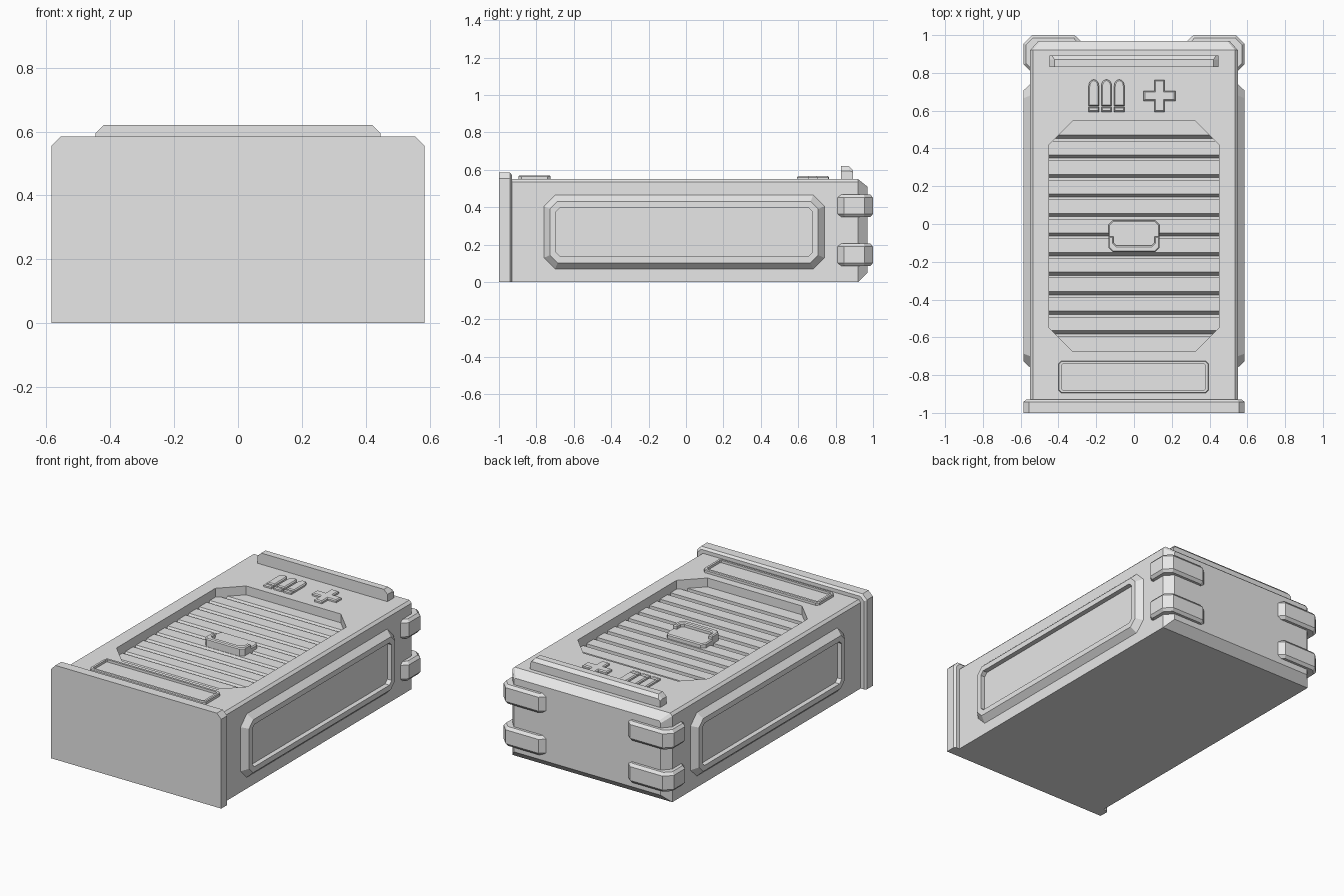
import bpy, bmesh, math

if "Cube" in bpy.data.objects:
    bpy.data.objects.remove(bpy.data.objects["Cube"])

grey = bpy.data.materials.new("plain_grey")
grey.diffuse_color = (0.8, 0.8, 0.8, 1)
grey.use_nodes = True
grey.node_tree.nodes["Principled BSDF"].inputs["Base Color"].default_value = grey.diffuse_color


def loft(name, loops):
    """Bridge closed loops of equal length and cap both ends."""
    bm = bmesh.new()
    rings = [[bm.verts.new(p) for p in loop] for loop in loops]
    n = len(rings[0])
    for a, b in zip(rings, rings[1:]):
        for i in range(n):
            j = (i + 1) % n
            bm.faces.new((a[i], a[j], b[j], b[i]))
    bm.faces.new(rings[0])
    bm.faces.new(rings[-1])
    bmesh.ops.recalc_face_normals(bm, faces=bm.faces)
    me = bpy.data.meshes.new(name)
    bm.to_mesh(me)
    bm.free()
    me.materials.append(grey)
    ob = bpy.data.objects.new(name, me)
    bpy.context.collection.objects.link(ob)
    return ob


def octagon(x0, x1, y0, y1, c, d=0.0):
    """Rectangle with cut corners, inset evenly by d."""
    x0, x1, y0, y1, c = x0 + d, x1 - d, y0 + d, y1 - d, max(c - 0.586 * d, 0.002)
    return [(x0 + c, y0), (x1 - c, y0), (x1, y0 + c), (x1, y1 - c),
            (x1 - c, y1), (x0 + c, y1), (x0, y1 - c), (x0, y0 + c)]


def at_z(pts, z):
    return [(x, y, z) for x, y in pts]


def at_y(pts, y):
    return [(x, y, z) for x, z in pts]


def inset(pts, d):
    """Offset a counter-clockwise outline inwards by d."""
    out = []
    for i, (x, y) in enumerate(pts):
        (px, py), (nx, ny) = pts[i - 1], pts[(i + 1) % len(pts)]
        a, b = math.hypot(x - px, y - py), math.hypot(nx - x, ny - y)
        n1 = (-(y - py) / a, (x - px) / a)
        n2 = (-(ny - y) / b, (nx - x) / b)
        k = d / (1 + n1[0] * n2[0] + n1[1] * n2[1])
        out.append((x + (n1[0] + n2[0]) * k, y + (n1[1] + n2[1]) * k))
    return out


def raised(name, pts, z0, z1, bevel):
    """Flat shape with a bevelled top rim."""
    return loft(name, [at_z(pts, z0), at_z(pts, z1 - bevel),
                       at_z(inset(pts, bevel), z1)])


def section(w, z0, z1, c):
    """Upright cross-section with cut top corners."""
    return [(-w, z0), (w, z0), (w, z1 - c), (w - c, z1), (-w + c, z1), (-w, z1 - c)]


# Main case with tapered back end
body = loft("case_body", [at_y(section(0.55, 0, 0.55, 0.015), -0.95),
                          at_y(section(0.55, 0, 0.55, 0.015), 0.92),
                          at_y(section(0.505, 0.05, 0.51, 0.012), 0.97)])

# Recess in the lid
FLOOR, SLAT_TOP = 0.465, 0.495
hole = octagon(-0.45, 0.45, -0.675, 0.545, 0.125)
cutter = loft("lid_recess_cutter", [at_z(hole, FLOOR), at_z(hole, 0.7)])
cutter.hide_render = True
cut = body.modifiers.new("recess", 'BOOLEAN')
cut.operation, cut.object, cut.solver = 'DIFFERENCE', cutter, 'EXACT'
bpy.context.view_layer.objects.active = body
bpy.ops.object.modifier_apply(modifier=cut.name)
bpy.data.objects.remove(cutter)

# Slats with grooves between them
bands = [-0.575 + 0.1035 * i for i in range(11)]
starts = [-0.70] + bands
ends = [b - 0.02 for b in bands] + [0.56]
for s, e in zip(starts, ends):
    prof = [(s - 0.01, FLOOR - 0.005), (s + 0.01, SLAT_TOP), (e, SLAT_TOP), (e, FLOOR - 0.005)]
    w = 0.452 if -0.54 < s and e < 0.41 else 0.46
    loft("vent_slat", [[(x, y, z) for y, z in prof] for x in (-w, w)])

# Handle: wide base, sunken grip and raised U rim
raised("handle_base", octagon(-0.135, 0.135, -0.148, 0.018, 0.022), 0.47, 0.522, 0.006)
rim = [(-0.135, -0.126), (-0.113, -0.148), (0.113, -0.148), (0.135, -0.126),
       (0.135, -0.065), (0.108, -0.065), (0.108, -0.1), (0.092, -0.115),
       (-0.092, -0.115), (-0.108, -0.1), (-0.108, -0.065), (-0.135, -0.065)]
raised("handle_rim", rim, 0.47, 0.545, 0.006)

# Front end plate
loft("front_plate", [at_y(section(0.585, 0, 0.585, 0.03), -1.0),
                     at_y(section(0.585, 0, 0.585, 0.03), -0.942),
                     at_y(section(0.572, 0, 0.572, 0.025), -0.93)])

# Back ridge on the lid
ridge = section(0.447, 0.53, 0.62, 0.025)
low = section(0.447, 0.53, 0.60, 0.012)
loft("back_ridge", [at_y(ridge, 0.83), at_y(ridge, 0.872), at_y(low, 0.892)])

# Label frame on the lid
lab = (-0.40, 0.395, -0.895, -0.725, 0.016)
loft("label_frame", [at_z(octagon(*lab), 0.54), at_z(octagon(*lab), 0.565),
                     at_z(octagon(*lab, 0.004), 0.57), at_z(octagon(*lab, 0.017), 0.57),
                     at_z(octagon(*lab, 0.017), 0.555)])

# Framed panels on both sides
side = (-0.76, 0.74, 0.07, 0.465, 0.06)
for sx, label in ((1, "right"), (-1, "left")):
    steps = ((0, 0.54), (0, 0.55), (0.033, 0.585), (0.066, 0.585), (0.066, 0.555))
    loft(label + "_side_panel",
         [[(sx * x, y, z) for y, z in octagon(*side, d)] for d, x in steps])

# Corner brackets wrapping the back edges
hook = [(0.55, 0.81), (0.585, 0.845), (0.585, 0.955), (0.54, 1.0), (0.315, 1.0),
        (0.28, 0.968), (0.28, 0.95), (0.50, 0.95), (0.53, 0.92), (0.53, 0.81)]
for sx in (1, -1):
    for z in (0.086, 0.348):
        pts, small = hook, inset(hook, 0.014)
        # keep the hidden inner edge in place
        small = small[:5] + [(0.294, 0.955)] + hook[6:]
        loft("corner_bracket", [[(sx * x, y, z + dz) for x, y in p] for p, dz in
                                ((small, 0), (pts, 0.017), (pts, 0.103), (small, 0.12))])

# Cartridge and cross emblems
for i in range(3):
    cx, r = -0.213 + 0.0675 * i, 0.0275
    tip = [(cx + r * math.cos(t * math.pi / 8), 0.728 + 0.037 * math.sin(t * math.pi / 8))
           for t in range(9)]
    raised("cartridge_tip", [(cx - r, 0.625), (cx + r, 0.625)] + tip, 0.54, 0.566, 0.006)
    raised("cartridge_base", [(cx - r, 0.594), (cx + r, 0.594), (cx + r, 0.62), (cx - r, 0.62)],
           0.54, 0.566, 0.006)
a, b = 0.084, 0.026
arm = [(b, -a), (b, -b), (a, -b), (a, b), (b, b), (b, a)]
cross = arm + [(-x, -y) for x, y in arm]
raised("cross_emblem", [(0.135 + x, 0.678 + y) for x, y in cross], 0.54, 0.566, 0.006)
